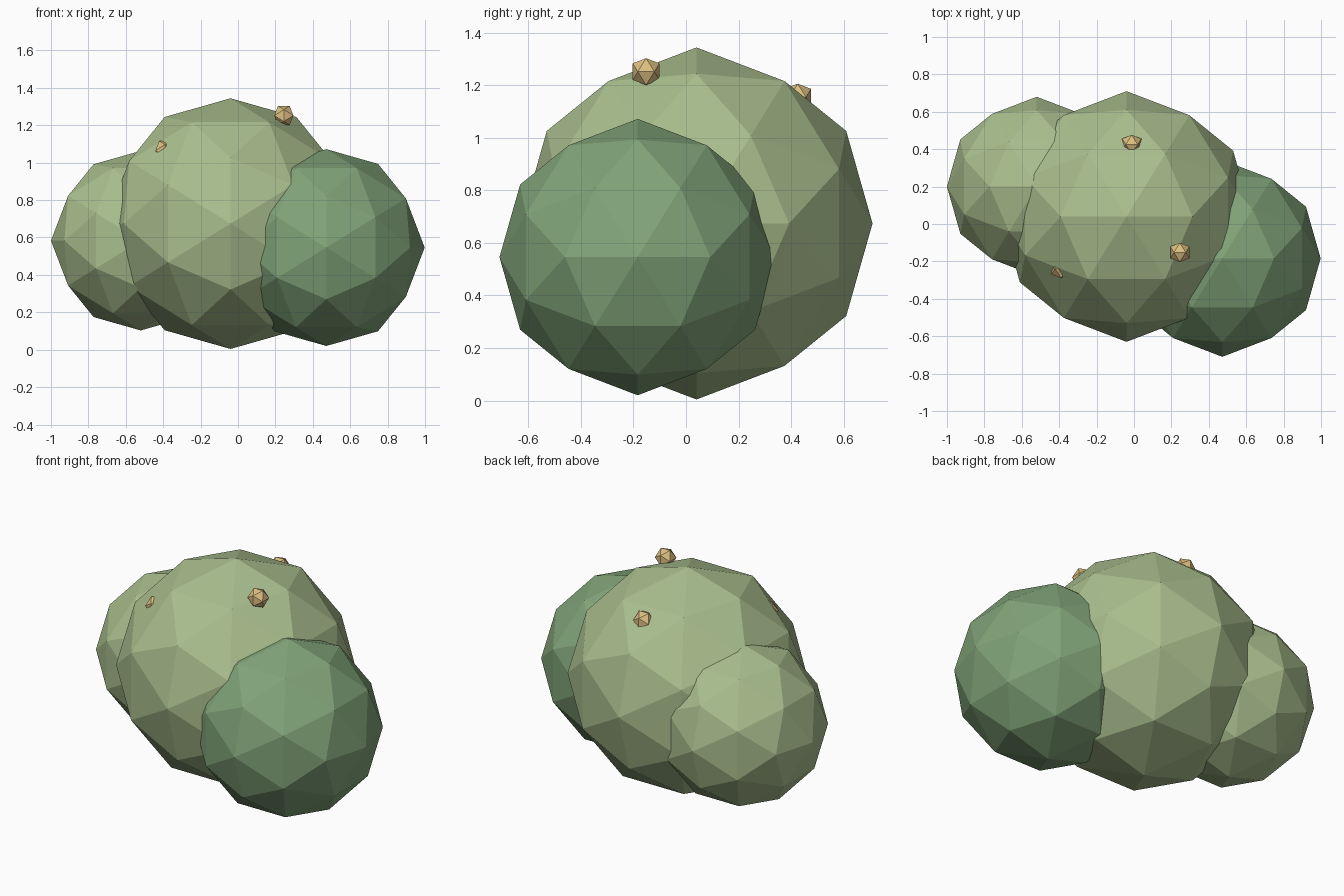
import bpy, bmesh, math
from mathutils import Matrix

if "Cube" in bpy.data.objects:
    bpy.data.objects.remove(bpy.data.objects["Cube"])


def material(name, rgb):
    m = bpy.data.materials.new(name)
    m.diffuse_color = (*rgb, 1)
    m.use_nodes = True
    m.node_tree.nodes["Principled BSDF"].inputs["Base Color"].default_value = m.diffuse_color
    return m


def ico(name, centre, radius, subdivisions, mat):
    # tilt the icosphere so its two-fold axes line up with x, y and z
    tilt = Matrix.Rotation(-math.atan(2 / (1 + math.sqrt(5))), 4, 'Y')
    bm = bmesh.new()
    bmesh.ops.create_icosphere(bm, subdivisions=subdivisions, radius=radius, matrix=tilt)
    mesh = bpy.data.meshes.new(name)
    bm.to_mesh(mesh)
    bm.free()
    mesh.materials.append(mat)
    ob = bpy.data.objects.new(name, mesh)
    ob.location = centre
    bpy.context.collection.objects.link(ob)
    return ob


light = material("light_leaf", (0.40, 0.52, 0.27))
dark = material("dark_leaf", (0.22, 0.37, 0.19))
gold = material("gold_bud", (0.72, 0.52, 0.22))

# overlapping leaf clumps of the bush
ico("main_clump", (-0.04, 0.04, 0.674), 0.67, 2, light)
ico("right_clump", (0.472, -0.184, 0.546), 0.526, 2, dark)
ico("left_clump", (-0.52, 0.2, 0.583), 0.48, 2, light)

# small buds half sunk into the main clump
for i, c in enumerate([(0.245, -0.152, 1.252), (-0.012, 0.425, 1.155), (-0.39, -0.238, 1.065)]):
    ico(f"bud_{i + 1}", c, 0.06, 1, gold)
